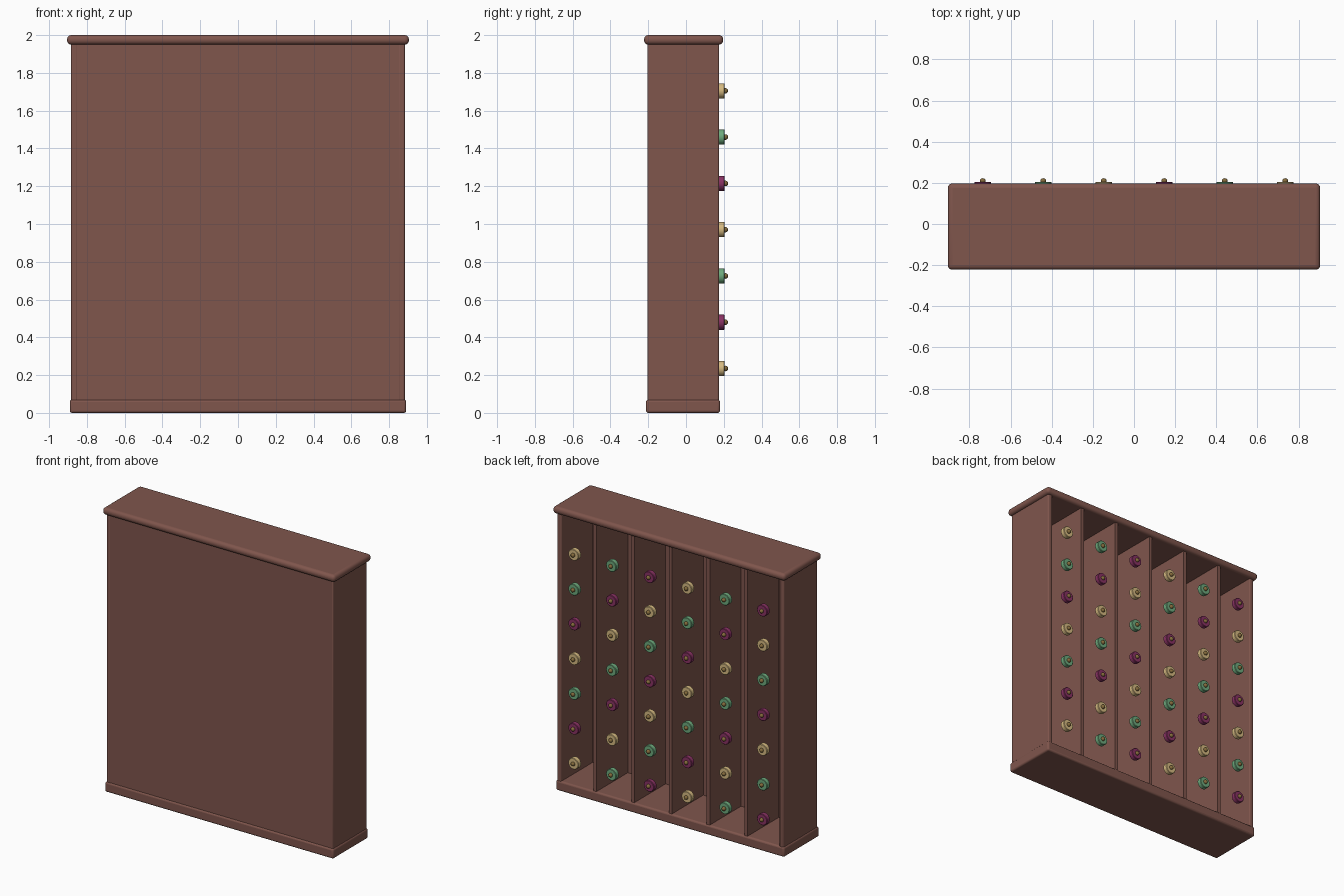
import bpy, math

if "Cube" in bpy.data.objects:
    bpy.data.objects.remove(bpy.data.objects["Cube"])


def mat(name, rgb):
    m = bpy.data.materials.new(name)
    m.diffuse_color = (*rgb, 1)
    m.use_nodes = True
    m.node_tree.nodes["Principled BSDF"].inputs["Base Color"].default_value = m.diffuse_color
    return m


WOOD = mat("brown_wood", (0.215, 0.092, 0.073))
BRASS = mat("dull_brass", (0.23, 0.145, 0.045))
KNOBS = [mat("cream_yellow", (0.67, 0.49, 0.22)),
         mat("soft_green", (0.156, 0.40, 0.205)),
         mat("plum", (0.25, 0.032, 0.125))]


def finish(ob, name, material, bevel=0, segments=3):
    ob.name = name
    ob.data.materials.append(material)
    if bevel:
        b = ob.modifiers.new("bevel", 'BEVEL')
        b.width = bevel
        b.segments = segments
    bpy.ops.object.shade_smooth_by_angle(angle=math.radians(40))
    return ob


def box(name, lo, hi, bevel=0, segments=3):
    """Wooden box between two corners."""
    bpy.ops.mesh.primitive_cube_add(size=1, location=[(a + b) / 2 for a, b in zip(lo, hi)])
    ob = bpy.context.object
    ob.scale = [b - a for a, b in zip(lo, hi)]
    bpy.ops.object.transform_apply(location=False, rotation=False, scale=True)
    return finish(ob, name, WOOD, bevel, segments)


# Cabinet shell, open towards +y
box("base", (-0.89, -0.212, 0.0), (0.89, 0.18, 0.07), 0.012)
box("top_slab", (-0.905, -0.222, 1.95), (0.905, 0.197, 2.0), 0.022, 4)
box("front_panel", (-0.865, -0.203, 0.05), (0.865, -0.175, 1.96))
for side, x in (("left", -0.866), ("right", 0.866)):
    box(side + "_side", (x - 0.017, -0.204, 0.05), (x + 0.017, 0.175, 1.96), 0.008)

# Upright dividers making six columns
PITCH = 0.294
for i in range(5):
    x = (i - 2) * PITCH
    box(f"divider_{i + 1}", (x - 0.012, -0.18, 0.06), (x + 0.012, 0.172, 1.955))

# Seven rows of coloured discs with a small brass tip
for col in range(6):
    x = (2.5 - col) * PITCH
    for row in range(7):
        z = 1.705 - row * 0.245
        bpy.ops.mesh.primitive_cylinder_add(vertices=20, radius=0.04, depth=0.033,
                                            location=(x, 0.1885, z),
                                            rotation=(math.pi / 2, 0, 0))
        finish(bpy.context.object, f"disc_{col + 1}_{row + 1}", KNOBS[(col + row) % 3], 0.003, 1)
        bpy.ops.mesh.primitive_uv_sphere_add(segments=10, ring_count=6, radius=0.015,
                                             location=(x, 0.208, z),
                                             rotation=(math.pi / 2, 0, 0))
        finish(bpy.context.object, f"disc_tip_{col + 1}_{row + 1}", BRASS)
